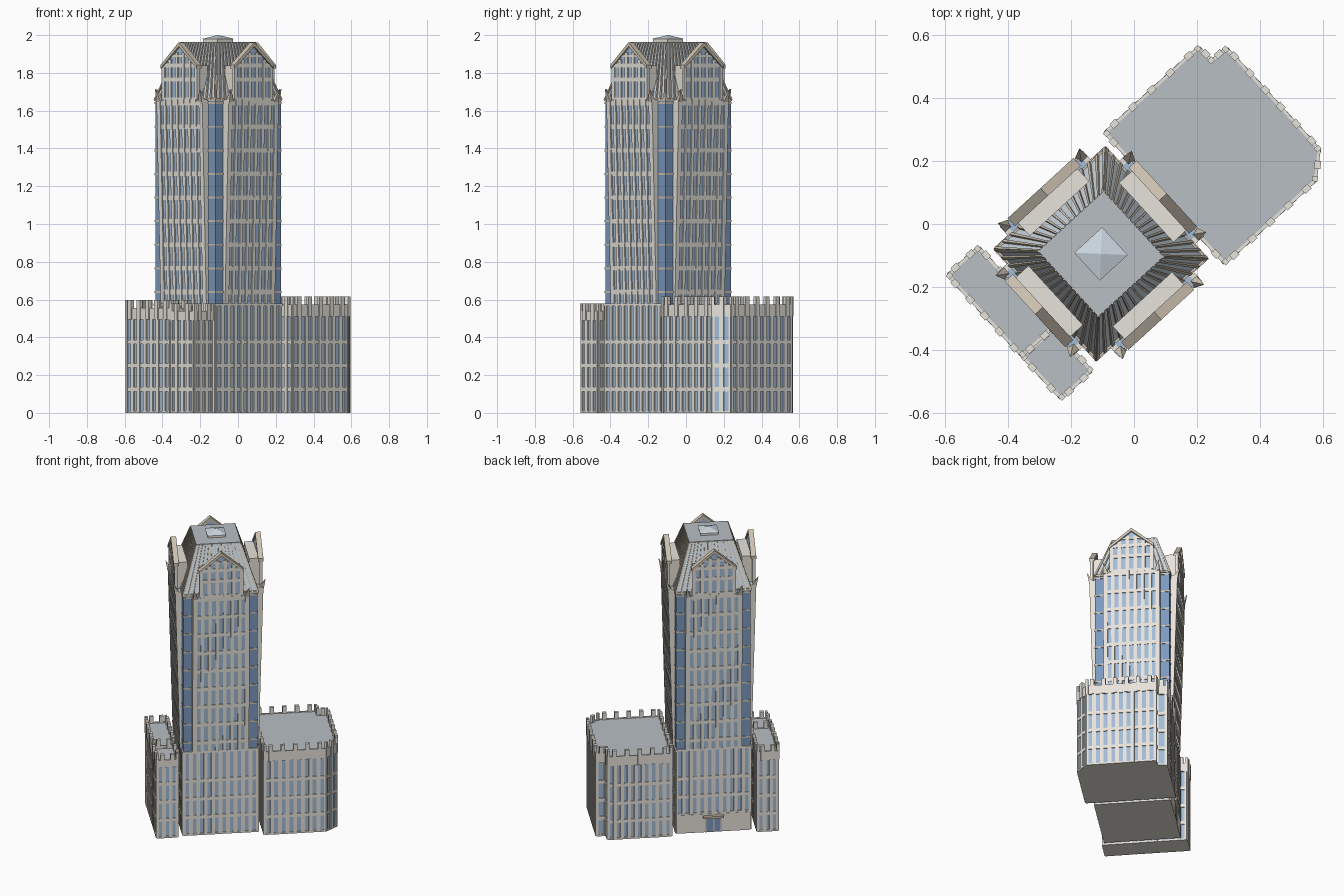
import bpy, bmesh, math
from mathutils import Matrix, Vector

if "Cube" in bpy.data.objects:
    bpy.data.objects.remove(bpy.data.objects["Cube"])

# Everything is laid out in the tower's own axes, then turned into place
PLACE = Matrix.Translation((-0.105, -0.095, 0)) @ Matrix.Rotation(math.radians(42.5), 4, 'Z')
COL = dict(stone=(.80, .77, .71), trim=(.62, .55, .45), window=(.36, .50, .68),
           glass=(.20, .32, .52), slate=(.48, .52, .55), metal=(.60, .68, .75))
MATS = {}
for n, c in COL.items():
    MATS[n] = bpy.data.materials.new(n)
    MATS[n].diffuse_color = (*c, 1)
PARTS = {}


def part(name, mat):
    return PARTS.setdefault(name, (bmesh.new(), mat))[0]


def loft(bm, low, high):
    """Solid between two matching rings of 3D points."""
    a = [bm.verts.new(p) for p in low]
    b = [bm.verts.new(p) for p in high]
    bm.faces.new(a[::-1])
    bm.faces.new(b)
    n = len(a)
    for i in range(n):
        bm.faces.new((a[i], a[(i + 1) % n], b[(i + 1) % n], b[i]))


def prism(bm, poly, z0, z1):
    loft(bm, [(x, y, z0) for x, y in poly], [(x, y, z1) for x, y in poly])


def square(h):
    return [(-h, -h), (h, -h), (h, h), (-h, h)]


def rect(x0, x1, y0, y1):
    return [(x0, y0), (x1, y0), (x1, y1), (x0, y1)]


def face_pt(k, s, d, z):
    """Point on tower side k: s along it, d out from the axis."""
    return Matrix.Rotation(k * math.pi / 2, 3, 'Z') @ Vector((s, -d, z))


def side_block(bm, k, s0, s1, z0, z1, din, d0, d1=None):
    """Block on side k whose front may lean from d0 to d1."""
    d1 = d0 if d1 is None else d1
    loft(bm, *[[face_pt(k, s, d, z) for s, d in ((s0, f), (s1, f), (s1, din), (s0, din))]
               for z, f in ((z0, d0), (z1, d1))])


def wall_block(bm, p, q, s0, s1, z0, z1, din, dout):
    p, q = Vector(p), Vector(q)
    t = (q - p).normalized()
    n = Vector((t.y, -t.x))
    prism(bm, [p + t * s0 + n * dout, p + t * s1 + n * dout,
               p + t * s1 - n * din, p + t * s0 - n * din], z0, z1)


def wall_grid(bm, p, q, top, step=.047):
    """Stone piers and floor bands over a glazed wall."""
    L = (Vector(q) - Vector(p)).length
    n = max(1, round(L / step))
    for i in range(n + 1):
        c = L * i / n
        wall_block(bm, p, q, max(0, c - .012), min(L, c + .012), 0, top, .004, .007)
    for z in (0, .125, .25, .375):
        wall_block(bm, p, q, 0, L, max(0, z - .011), z + .011, .004, .006)


def edges(poly):
    return zip(poly, poly[1:] + poly[:1])


# Low wings: glazed block, window grid, parapet, battlements and flat roof
def wing(name, poly, wall, roof, top):
    prism(part(name + "_windows", 'window'), poly, .003, wall)
    st = part(name + "_stonework", 'stone')
    prism(st, poly, 0, .004)
    prism(st, poly, wall, roof - .006)
    prism(part(name + "_roof", 'slate'), poly, roof - .007, roof)
    bat = part(name + "_battlements", 'stone')
    for p, q in edges(poly):
        wall_grid(st, p, q, wall)
        L = (Vector(q) - Vector(p)).length
        n = max(1, round(L / .075))
        for i in range(n):
            c = L * (i + .5) / n
            wall_block(bat, p, q, c - .013, c + .013, wall, top, .008, .012)
        wall_block(bat, p, q, -.004, .012, wall, top, .01, .008)
        wall_block(bat, p, q, 0, L, wall, roof + .004, .004, .006)


wing("large_wing", [(.271, -.287), (.66, -.287), (.735, -.223), (.735, .213),
                    (.675, .213), (.671, .274), (.271, .274)], .51, .57, .617)
wing("long_side_wing", rect(-.403, -.274, -.068, .278), .495, .55, .597)
wing("short_side_wing", rect(-.403, -.274, -.252, -.074), .49, .535, .58)

# Tower base and glass shaft
H = .235
BASE, EAVE, TOP = .58, 1.66, 1.96
prism(part("shaft_glass", 'glass'), square(H), BASE, EAVE)
prism(part("base_windows", 'window'), square(H), .003, BASE)
base = part("base_stonework", 'stone')
prism(base, square(H), 0, .004)
for p, q in edges(square(H)):
    wall_grid(base, p, q, BASE)
    wall_block(base, p, q, -.006, 2 * H + .006, BASE - .014, BASE, .004, .008)
floors = [BASE + .06 + .125 * i for i in range(9)]
for z in floors:
    prism(part("shaft_floor_lines", 'trim'), square(H + .003), z - .005, z + .005)
prism(part("eave_trim", 'trim'), square(H + .005), EAVE - .008, EAVE + .006)


# Leaning bays: the front drifts outward with height
D0, D1, BW, DW = .242, .272, .165, .128
def lean(z):
    return D0 + (D1 - D0) * (z - BASE) / (EAVE - BASE)


for k in range(4):
    win, st = part("bay_windows", 'window'), part("bay_stonework", 'stone')
    side_block(win, k, -BW + .005, BW - .005, BASE, EAVE, .2, D0, D1)
    for i in range(8):
        c = -BW + 2 * BW * i / 7
        w = .014 if i in (0, 7) else .0105
        side_block(st, k, c - w, c + w, BASE, EAVE, .22, D0 + .007, D1 + .007)
    for z in floors:
        side_block(st, k, -BW, BW, z - .012, z + .012, .22, lean(z - .012) + .005, lean(z + .012) + .005)

    # Dormer box, its window front and gable wall
    side_block(part("dormer_boxes", 'stone'), k, -DW, DW, EAVE - .01, 1.84, .195, .262)
    dw, dg = part("dormer_windows", 'window'), part("dormer_stonework", 'stone')
    side_block(dw, k, -DW + .003, DW - .003, EAVE, 1.84, .255, D1)
    loft(dw, [face_pt(k, s, .255, z) for s, z in ((-DW, 1.84), (DW, 1.84), (0, 1.945))],
         [face_pt(k, s, D1, z) for s, z in ((-DW, 1.84), (DW, 1.84), (0, 1.945))])
    for i in range(6):
        c = -DW + 2 * DW * i / 5
        side_block(dg, k, c - .011, c + .011, EAVE, 1.835 + .09 * (1 - abs(c) / DW), .26, D1 + .006)
    for z in (EAVE, 1.765, 1.84):
        side_block(dg, k, -DW, DW, z - .011, z + .011, .256, D1 + .005)
    side_block(dg, k, -.065, .065, 1.885, 1.895, .26, D1 + .005)
    for m in (-1, 1):
        prof = [(m * (DW + .014), 1.822), (m * (DW + .014), 1.842), (0, 1.962), (0, 1.94)]
        loft(part("gable_copings", 'trim'), [face_pt(k, s, .25, z) for s, z in prof],
             [face_pt(k, s, D1 + .012, z) for s, z in prof])

        # Outward-tilted finials on the bay corners
        c, r = m * (BW - .004), .016
        ring = [face_pt(k, c + a * r, .264 + b * r, 1.645) for a, b in ((-1, 1), (1, 1), (1, -1), (-1, -1))]
        tip = [face_pt(k, c + m * .014 + a * .001, .292 + b * .001, 1.715)
               for a, b in ((-1, 1), (1, 1), (1, -1), (-1, -1))]
        loft(part("corner_finials", 'trim'), ring, tip)

    # Roof seams converging toward the flat top
    for i in range(15):
        f = -1 + 2 * i / 14
        a, b = f * H, f * .138
        loft(part("roof_seams", 'trim'),
             [face_pt(k, a + o, H + d, EAVE) for o, d in ((-.005, .008), (.005, .008), (.005, -.006), (-.005, -.006))],
             [face_pt(k, b + o, .138 + d, TOP) for o, d in ((-.003, .006), (.003, .006), (.003, -.006), (-.003, -.006))])

# Sloped roof, flat deck and small skylight
loft(part("sloped_roof", 'metal'), [(x, y, EAVE) for x, y in square(H)],
     [(x, y, TOP) for x, y in square(.138)])
prism(part("roof_deck", 'slate'), square(.141), TOP - .004, TOP + .004)
prism(part("skylight_curb", 'stone'), square(.056), TOP, 1.98)
loft(part("skylight", 'metal'), [(x, y, 1.98) for x, y in square(.06)],
     [(x, y, 2.0) for x, y in square(.0015)])

# Entrance on the rear-left side: plain wall, door and canopy
side_block(part("entrance_wall", 'stone'), 2, -H, H, 0, .125, .23, H + .009)
side_block(part("entrance_door", 'glass'), 2, -.045, .045, .004, .1, .23, H + .012)
for s in (-.05, 0, .05):
    side_block(part("door_frame", 'trim'), 2, s - .004, s + .004, 0, .1, .23, H + .015)
side_block(part("entrance_canopy", 'trim'), 2, -.065, .065, .1, .114, .23, H + .03)

# Turn the collected parts into objects
for name, (bm, mat) in PARTS.items():
    bm.transform(PLACE)
    bmesh.ops.recalc_face_normals(bm, faces=bm.faces)
    me = bpy.data.meshes.new(name)
    bm.to_mesh(me)
    bm.free()
    me.materials.append(MATS[mat])
    bpy.context.collection.objects.link(bpy.data.objects.new(name, me))

for m in bpy.data.materials:
    if m.users and not m.is_grease_pencil:
        m.use_nodes = True
        m.node_tree.nodes["Principled BSDF"].inputs["Base Color"].default_value = m.diffuse_color
